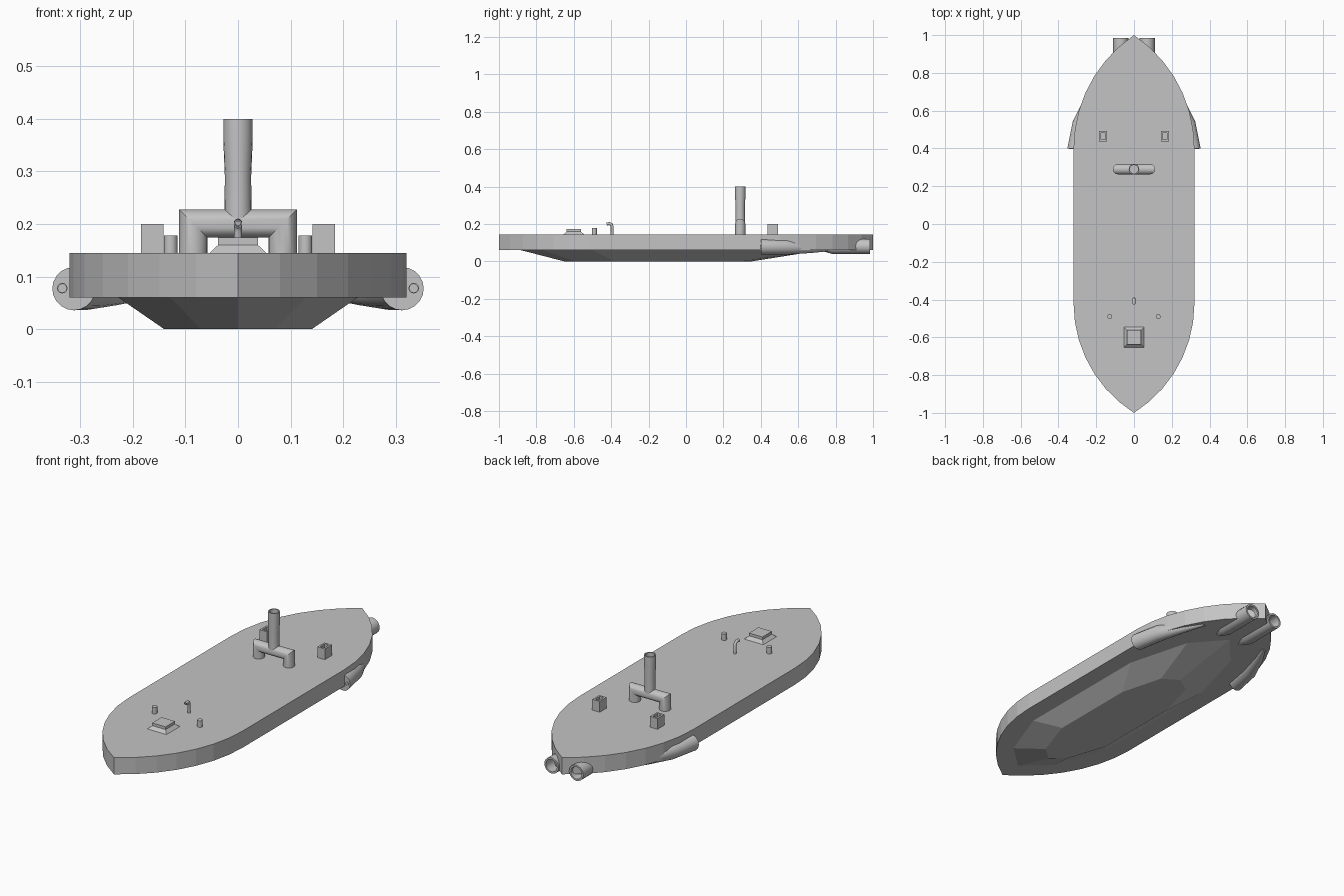
import bpy, bmesh, math
from mathutils import Vector

cube = bpy.data.objects.get("Cube")
if cube:
    bpy.data.objects.remove(cube, do_unlink=True)

grey = bpy.data.materials.new("plain_grey")
grey.use_nodes = True
GREY = (0.55, 0.55, 0.55, 1)
grey.diffuse_color = GREY
grey.node_tree.nodes["Principled BSDF"].inputs["Base Color"].default_value = GREY
DECK = 0.145


def loft(name, rings, smooth=True):
    """Skin a list of equal-sized rings and cap both ends."""
    bm = bmesh.new()
    rows = [[bm.verts.new(p) for p in ring] for ring in rings]
    n = len(rows[0])
    for a, b in zip(rows, rows[1:]):
        for i in range(n):
            j = (i + 1) % n
            bm.faces.new((a[i], a[j], b[j], b[i]))
    bm.faces.new(rows[0])
    bm.faces.new(rows[-1])
    bmesh.ops.recalc_face_normals(bm, faces=bm.faces)
    mesh = bpy.data.meshes.new(name)
    bm.to_mesh(mesh)
    bm.free()
    mesh.materials.append(grey)
    obj = bpy.data.objects.new(name, mesh)
    bpy.context.collection.objects.link(obj)
    if smooth:
        bpy.ops.object.select_all(action='DESELECT')
        obj.select_set(True)
        bpy.context.view_layer.objects.active = obj
        bpy.ops.object.shade_smooth_by_angle(angle=math.radians(35))
    return obj


def tube(name, path, radii, normal, bore=0, depth=0.05, sides=20):
    """Mitred round pipe along a flat path, optionally bored out at its end."""
    path = [Vector(p) for p in path]
    normal = Vector(normal)
    rings = []

    def ring(centre, side, r):
        turns = [2 * math.pi * i / sides for i in range(sides)]
        rings.append([centre + r * (math.cos(t) * side + math.sin(t) * normal) for t in turns])

    last = len(path) - 1
    for i, p in enumerate(path):
        before = (p - path[max(i - 1, 0)]).normalized()
        after = (path[min(i + 1, last)] - p).normalized()
        ahead = (before + after).normalized()
        side = ahead.cross(normal) / ahead.dot(after if i < last else before)
        ring(p, side, radii[i])
    if bore:
        ring(path[-1], side, bore)
        ring(path[-1] - ahead * depth, side, bore)
    return loft(name, rings)


def rect(x, y, z, hx, hy):
    return [(x + sx * hx, y + sy * hy, z) for sx, sy in ((-1, -1), (1, -1), (1, 1), (-1, 1))]


def both_sides(half):
    """Mirror a half outline running from the bow tip to the stern tip."""
    return half + [(-x, y) for x, y in reversed(half) if x > 0]


def at_height(outline, z):
    return [(x, y, z) for x, y in outline]


# Hull: pointed bow and stern from circular arcs, parallel sides between
def arc(y_start, steps=7, width=0.32):
    run = 1 - abs(y_start)
    radius = (width ** 2 + run ** 2) / (2 * width)
    sweep = math.asin(run / radius)
    sign = math.copysign(1, y_start)
    pts = []
    for i in range(steps + 1):
        a = sweep * i / steps
        x = width - radius * (1 - math.cos(a))
        pts.append((x if i < steps else 0, y_start + sign * radius * math.sin(a)))
    return pts


plan = both_sides(arc(-0.42)[::-1] + arc(0.4))
loft("hull", [at_height(plan, 0.06), at_height(plan, DECK)], smooth=False)

# Keel: shallow faceted tub under the hull
keel_rim = both_sides([(0, -0.89), (0.13, -0.77), (0.23, -0.5), (0.23, 0.25), (0.14, 0.58), (0, 0.74)])
keel_floor = both_sides([(0, -0.65), (0.07, -0.59), (0.14, -0.38), (0.14, 0.08), (0.08, 0.3), (0, 0.35)])
loft("keel", [at_height(keel_floor, 0), at_height(keel_rim, 0.062)], smooth=False)

# Funnel: upright stack on a two-legged cross pipe
FY = 0.29
tube("funnel_legs", [(-0.085, FY, DECK), (-0.085, FY, 0.201), (0.085, FY, 0.201), (0.085, FY, DECK)],
     [0.027] * 4, (0, 1, 0))
tube("funnel_stack", [(0, FY, 0.2), (0, FY, 0.29), (0, FY, 0.36), (0, FY, 0.4)],
     [0.026, 0.025, 0.028, 0.028], (0, 1, 0), bore=0.022, depth=0.1)

# Deck hatch with a sloping base
HY = -0.6
loft("hatch", [rect(0, HY, DECK, 0.054, 0.054), rect(0, HY, 0.16, 0.038, 0.038),
               rect(0, HY, 0.174, 0.038, 0.038)], smooth=False)

# Bent vent pipe
tube("vent_pipe", [(0, -0.395, DECK), (0, -0.395, 0.187), (0, -0.4, 0.198), (0, -0.41, 0.202), (0, -0.424, 0.2)],
     [0.008] * 5, (1, 0, 0), bore=0.005, depth=0.01, sides=12)

for label, s in (("left", 1), ("right", -1)):
    # Bollards near the bow
    tube(label + "_bollard", [(s * 0.128, -0.49, DECK), (s * 0.128, -0.49, 0.178)], [0.013] * 2, (0, 1, 0), sides=16)

    # Open-topped deck boxes
    bx, by = s * 0.163, 0.465
    loft(label + "_deck_box", [rect(bx, by, DECK, 0.021, 0.028), rect(bx, by, 0.2, 0.021, 0.028),
                               rect(bx, by, 0.2, 0.012, 0.018), rect(bx, by, 0.16, 0.012, 0.018)], smooth=False)

    # Tapered side pods lying against the stern quarters
    rings = []
    for x, y, z, r in ((0.19, 0.76, 0.066, 0.012), (0.235, 0.67, 0.07, 0.025),
                       (0.285, 0.54, 0.077, 0.04), (0.312, 0.4, 0.077, 0.041)):
        turns = [2 * math.pi * i / 20 for i in range(20)]
        rings.append([(s * (x + r * math.cos(t)), y, z + r * math.sin(t)) for t in turns])
    loft(label + "_side_pod", rings)
    tube(label + "_pod_nozzle", [(s * 0.334, 0.42, 0.078), (s * 0.334, 0.397, 0.078)],
         [0.01] * 2, (0, 0, 1), bore=0.008, depth=0.015, sides=12)

    # Stern outlet tubes
    tube(label + "_stern_tube", [(s * 0.07, 0.72, 0.075), (s * 0.07, 0.78, 0.08), (s * 0.07, 0.985, 0.08)],
         [0.018, 0.04, 0.04], (1, 0, 0), bore=0.031, depth=0.13)
